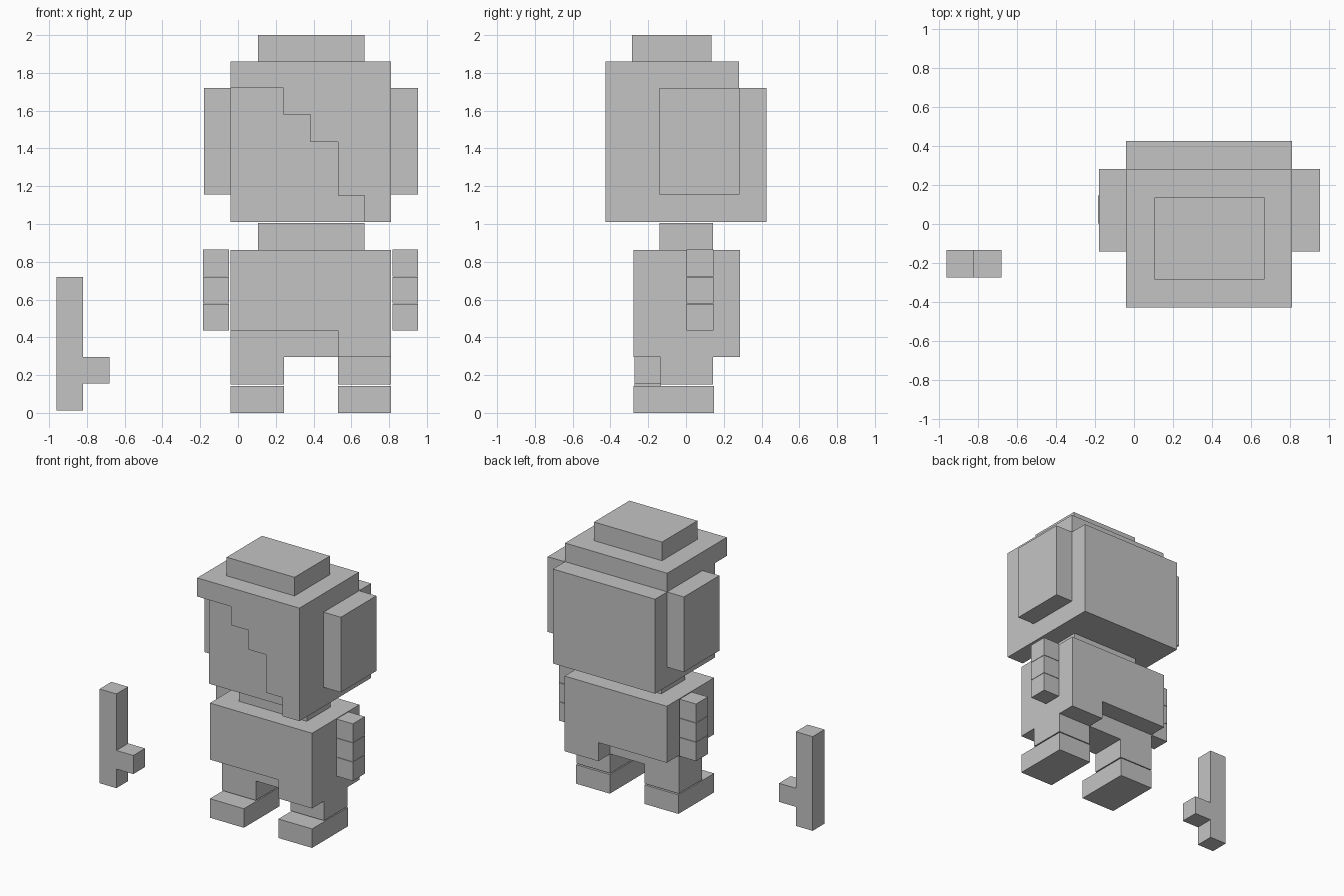
import bpy
import bmesh
from mathutils import Vector

if "Cube" in bpy.data.objects:
    bpy.data.objects.remove(bpy.data.objects["Cube"])

grey = bpy.data.materials.new("plain_grey")
grey.diffuse_color = (0.55, 0.55, 0.55, 1.0)
grey.use_nodes = True
grey.node_tree.nodes["Principled BSDF"].inputs["Base Color"].default_value = grey.diffuse_color


def prism(name, profile, axis, lo, hi):
    """Extrude a closed 2D profile along axis 'x' (points are y, z) or 'y' (points are x, z)."""
    bm = bmesh.new()
    if axis == 'x':
        pts, step = [(lo, a, b) for a, b in profile], Vector((hi - lo, 0, 0))
    else:
        pts, step = [(a, lo, b) for a, b in profile], Vector((0, hi - lo, 0))
    base = bm.faces.new([bm.verts.new(p) for p in pts])
    ext = bmesh.ops.extrude_face_region(bm, geom=[base], use_keep_orig=True)
    top = [v for v in ext["geom"] if isinstance(v, bmesh.types.BMVert)]
    bmesh.ops.translate(bm, verts=top, vec=step)
    bmesh.ops.recalc_face_normals(bm, faces=bm.faces)
    mesh = bpy.data.meshes.new(name)
    bm.to_mesh(mesh)
    bm.free()
    mesh.materials.append(grey)
    obj = bpy.data.objects.new(name, mesh)
    bpy.context.collection.objects.link(obj)
    return obj


def box(name, x, y, z):
    """Box from (min, max) ranges."""
    rect = [(x[0], z[0]), (x[1], z[0]), (x[1], z[1]), (x[0], z[1])]
    return prism(name, rect, 'y', *y)


L, R = -0.04, 0.81   # width of the body and head

# head: skull stepped at the upper back, with a staircase fringe in front
prism("head", [(-0.285, 1.01), (0.425, 1.01), (0.425, 1.72),
               (0.28, 1.72), (0.28, 1.86), (-0.285, 1.86)], 'x', L, R)
prism("fringe", [(L, 1.72), (0.24, 1.72), (0.24, 1.58), (0.385, 1.58),
                 (0.385, 1.435), (0.53, 1.435), (0.53, 1.15), (0.67, 1.15),
                 (0.67, 1.01), (R, 1.01), (R, 1.86), (L, 1.86)],
      'y', -0.427, -0.285)
box("top_hair", (0.105, 0.67), (-0.285, 0.135), (1.86, 2.0))
box("neck", (0.105, 0.67), (-0.14, 0.143), (0.86, 1.005))

# torso with one longer hem, and the pelvis under it
prism("torso", [(L, 0.437), (0.53, 0.437), (0.53, 0.297), (R, 0.297),
                (R, 0.862), (L, 0.862)], 'y', -0.277, 0.285)
box("pelvis", (0.24, 0.53), (-0.135, 0.143), (0.297, 0.437))

# paired parts
for side, leg, arm, flap, leg_top in (
        ("left", (L, 0.243), (-0.185, -0.048), (-0.18, L), 0.437),
        ("right", (0.53, R), (0.817, 0.953), (R, 0.953), 0.297)):
    box(side + "_leg", leg, (-0.135, 0.143), (0.151, leg_top))
    box(side + "_foot", leg, (-0.277, 0.147), (0.0, 0.143))
    box(side + "_side_hair", flap, (-0.14, 0.282), (1.155, 1.72))
    for i in range(3):
        z = 0.435 + 0.144 * i
        box(f"{side}_arm_{i + 1}", arm, (0.003, 0.145), (z, z + 0.141))

# loose handheld tool standing beside the figure
prism("tool", [(-0.96, 0.012), (-0.82, 0.012), (-0.82, 0.155), (-0.68, 0.155),
               (-0.68, 0.295), (-0.82, 0.295), (-0.82, 0.72), (-0.96, 0.72)],
      'y', -0.273, -0.133)
